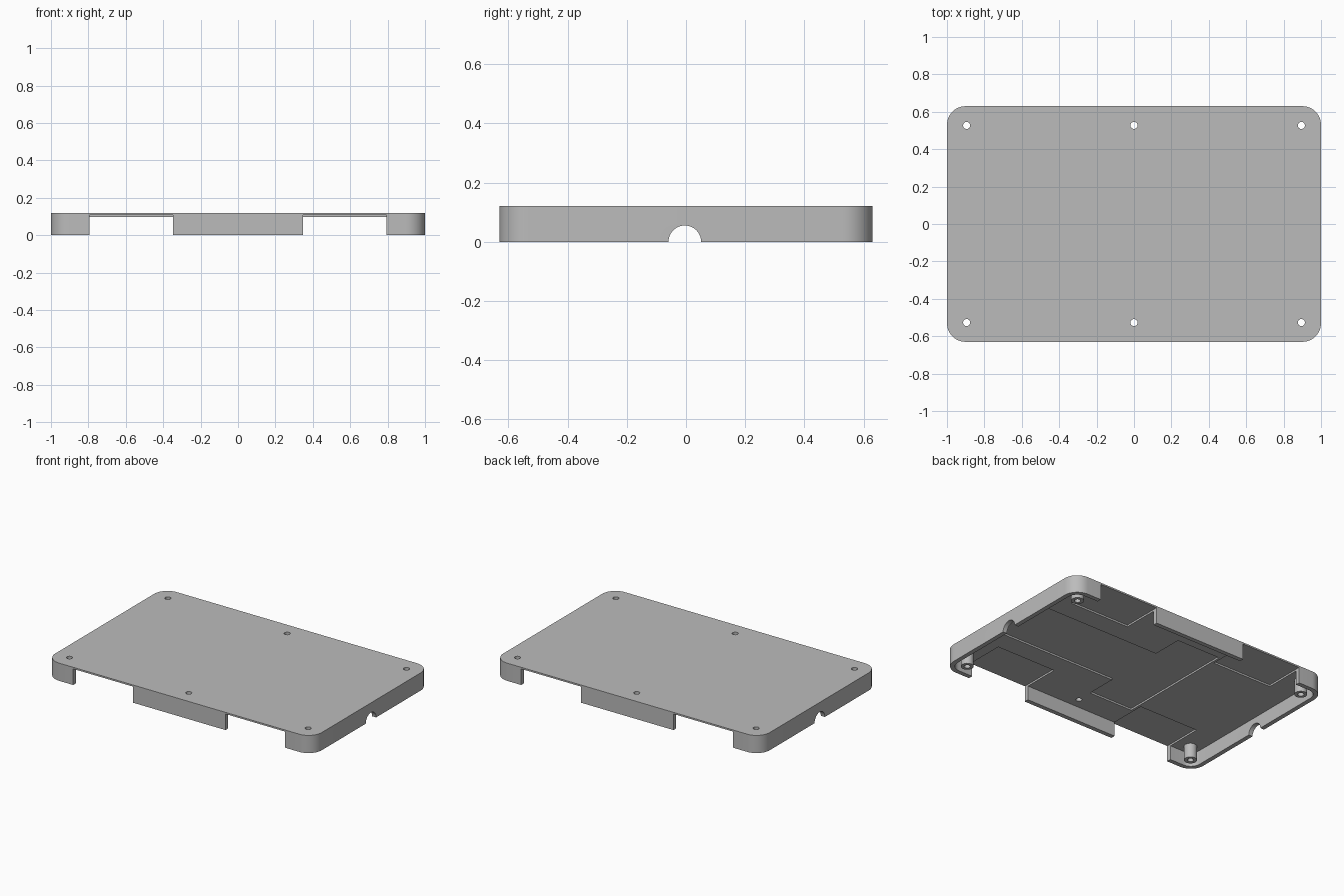
import bpy
import math

old = bpy.data.objects.get("Cube")
if old:
    bpy.data.objects.remove(old, do_unlink=True)

HALF_X, HALF_Y, HEIGHT = 1.0, 0.63, 0.12
WALL = 0.03
CEILING = 0.097      # underside of the thick plate
POCKET = 0.109       # underside inside the shallow pockets
SCREW_X, SCREW_Y = 0.895, 0.527

grey = bpy.data.materials.new("plain_grey")
grey.use_nodes = True
grey.diffuse_color = (0.5, 0.5, 0.5, 1)
bsdf = grey.node_tree.nodes["Principled BSDF"]
bsdf.inputs["Base Color"].default_value = (0.5, 0.5, 0.5, 1)
bsdf.inputs["Roughness"].default_value = 0.6


def prism(name, outline, z0, z1):
    """Extrude a counter-clockwise xy outline from z0 to z1."""
    n = len(outline)
    verts = [(x, y, z) for z in (z0, z1) for x, y in outline]
    faces = [tuple(reversed(range(n))), tuple(range(n, 2 * n))]
    faces += [(i, (i + 1) % n, (i + 1) % n + n, i + n) for i in range(n)]
    mesh = bpy.data.meshes.new(name)
    mesh.from_pydata(verts, [], faces)
    mesh.materials.append(grey)
    obj = bpy.data.objects.new(name, mesh)
    bpy.context.collection.objects.link(obj)
    return obj


def circle(cx, cy, r, n=32):
    return [(cx + r * math.cos(math.tau * i / n),
             cy + r * math.sin(math.tau * i / n)) for i in range(n)]


def rounded_rect(hx, hy, r, steps=12):
    points = []
    for k, (sx, sy) in enumerate([(1, 1), (-1, 1), (-1, -1), (1, -1)]):
        for i in range(steps + 1):
            a = (k + i / steps) * math.pi / 2
            points.append((sx * (hx - r) + r * math.cos(a),
                           sy * (hy - r) + r * math.sin(a)))
    return points


def rect(x0, x1, y0, y1):
    return [(x0, y0), (x1, y0), (x1, y1), (x0, y1)]


def combine(target, tool, operation="DIFFERENCE"):
    mod = target.modifiers.new(tool.name, "BOOLEAN")
    mod.object, mod.operation, mod.solver = tool, operation, "EXACT"
    bpy.ops.object.select_all(action="DESELECT")
    bpy.context.view_layer.objects.active = target
    target.select_set(True)
    bpy.ops.object.modifier_apply(modifier=mod.name)
    bpy.data.objects.remove(tool, do_unlink=True)


# Rounded lid with a hollow underside
lid = prism("case_lid", rounded_rect(HALF_X, HALF_Y, 0.1), 0, HEIGHT)
combine(lid, prism("cavity", rounded_rect(HALF_X - WALL, HALF_Y - WALL, 0.1 - WALL),
                   -0.1, CEILING))

# Corner screw posts
for sx in (-1, 1):
    for sy in (-1, 1):
        combine(lid, prism("screw_post", circle(sx * SCREW_X, sy * SCREW_Y, 0.04),
                           0, CEILING + 0.005), "UNION")

# Side openings, each running into a shallow pocket in the ceiling
for sx in (-1, 1):
    for sy in (-1, 1):
        xs = sorted((sx * 0.347, sx * 0.795))
        ys = sorted((sy * 0.35, sy * 0.7))
        combine(lid, prism("side_opening", rect(*xs, *ys), -0.1, POCKET))

# Stepped central pocket
central = [(-0.33, -0.42), (0, -0.42), (0, -0.21), (0.96, -0.21),
           (0.96, 0.21), (0, 0.21), (0, 0.42), (-0.33, 0.42)]
combine(lid, prism("central_pocket", central, 0.05, POCKET))

# Screw holes
for x in (-SCREW_X, 0, SCREW_X):
    for y in (-SCREW_Y, SCREW_Y):
        combine(lid, prism("screw_hole", circle(x, y, 0.019), -0.1, 0.2))

# Half-round cable notches in both end walls
for x in (-HALF_X, HALF_X):
    notch = prism("cable_notch", circle(0, 0, 0.055, 48), -0.1, 0.1)
    notch.rotation_euler = (0, math.pi / 2, 0)
    notch.location = (x, -0.004, 0)
    bpy.context.view_layer.update()
    combine(lid, notch)

lid.select_set(True)
bpy.context.view_layer.objects.active = lid
bpy.ops.object.shade_smooth_by_angle(angle=math.radians(30))
